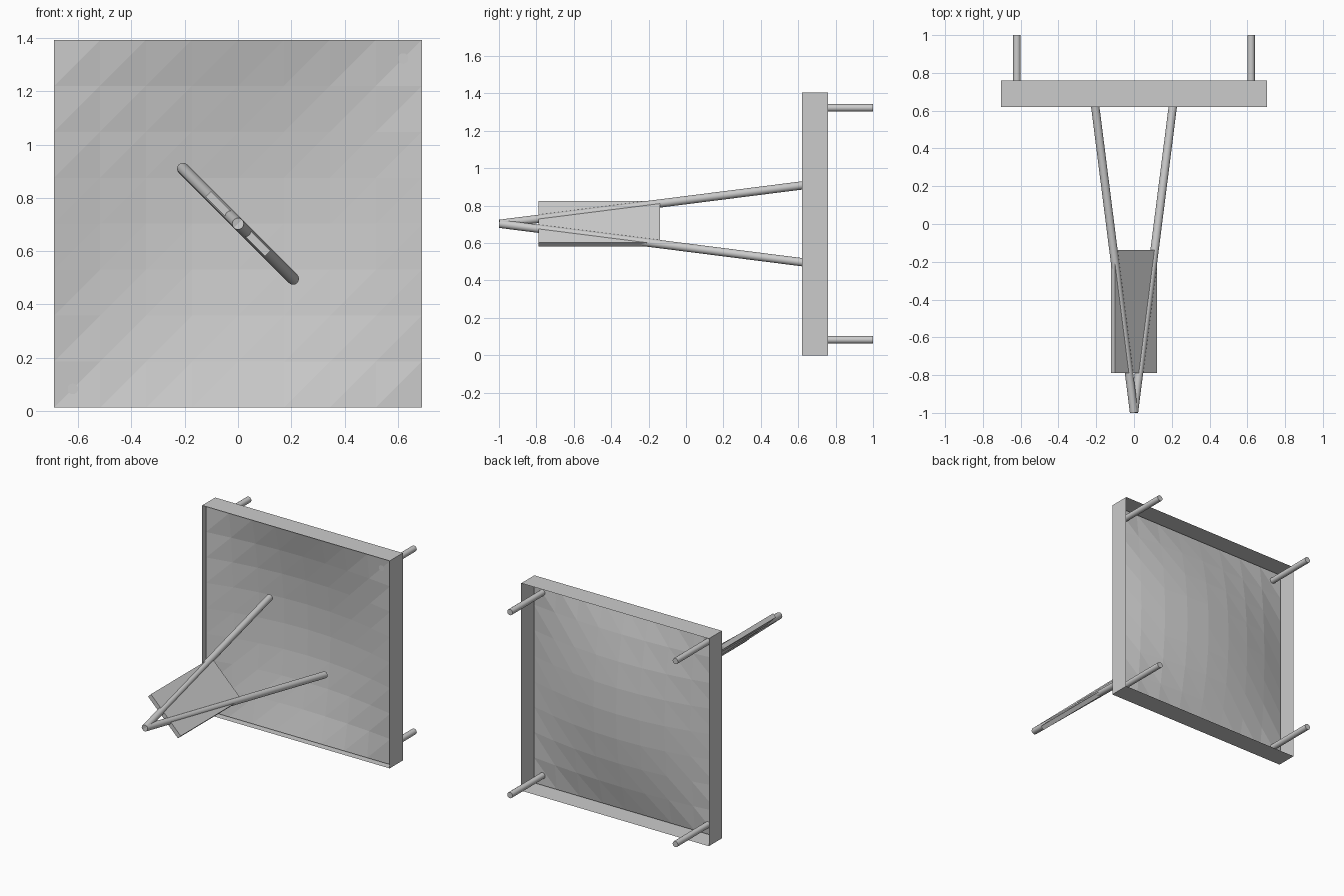
import bpy, bmesh, math
from mathutils import Vector, Matrix

if "Cube" in bpy.data.objects:
    bpy.data.objects.remove(bpy.data.objects["Cube"], do_unlink=True)

grey = bpy.data.materials.new("plain_grey")
grey.use_nodes = True
grey.diffuse_color = (0.6, 0.6, 0.6, 1)
grey.node_tree.nodes["Principled BSDF"].inputs["Base Color"].default_value = (0.6, 0.6, 0.6, 1)

HALF = 0.703       # half width of the frame
MID = HALF         # height of the centre
FRONT, BACK = 0.62, 0.76
DISH = 0.69        # half width of the dish


def finish(bm, name):
    mesh = bpy.data.meshes.new(name)
    bm.to_mesh(mesh)
    bm.free()
    mesh.materials.append(grey)
    obj = bpy.data.objects.new(name, mesh)
    bpy.context.collection.objects.link(obj)
    return obj


def rod(name, start, end, radius):
    start, end = Vector(start), Vector(end)
    axis = end - start
    bm = bmesh.new()
    turn = axis.to_track_quat('Z', 'Y').to_matrix().to_4x4()
    bmesh.ops.create_cone(bm, cap_ends=True, segments=16, radius1=radius, radius2=radius,
                          depth=axis.length,
                          matrix=Matrix.Translation((start + end) / 2) @ turn)
    obj = finish(bm, name)
    bpy.ops.object.select_all(action='DESELECT')
    obj.select_set(True)
    bpy.context.view_layer.objects.active = obj
    bpy.ops.object.shade_smooth_by_angle(angle=math.radians(40))


# Open square frame made of four thin walls
bm = bmesh.new()
corners = [(-HALF, -HALF), (HALF, -HALF), (HALF, HALF), (-HALF, HALF)]
rings = [[bm.verts.new((x, y, MID + z)) for x, z in corners] for y in (FRONT, BACK)]
for i in range(4):
    j = (i + 1) % 4
    bm.faces.new((rings[0][i], rings[1][i], rings[1][j], rings[0][j]))
bmesh.ops.recalc_face_normals(bm, faces=bm.faces[:])
finish(bm, "frame")

# Faceted dish, straight at its rim and sunk towards the back
bm = bmesh.new()
bmesh.ops.create_grid(bm, x_segments=8, y_segments=8, size=DISH)
for v in bm.verts:
    x, z = v.co.x, v.co.y
    sink = (1 - (x / DISH) ** 2) * (1 - (z / DISH) ** 2)
    v.co = (x, FRONT + 0.024 + 0.105 * sink, MID + z)
bmesh.ops.triangulate(bm, faces=bm.faces[:], quad_method='FIXED')
finish(bm, "dish")

# Four mounting legs behind the dish
for side, sx in (("left", 1), ("right", -1)):
    for level, sz in (("upper", 1), ("lower", -1)):
        rod(f"{level}_{side}_leg", (0.62 * sx, 0.65, MID + 0.62 * sz),
            (0.62 * sx, 1.0, MID + 0.62 * sz), 0.02)

# Two struts meeting in front of the dish
for side, s in (("left", 1), ("right", -1)):
    rod(f"{side}_strut", (0, -0.997, MID), (0.207 * s, 0.635, MID - 0.207 * s), 0.022)

# Slanted plate held between the struts
bm = bmesh.new()
bmesh.ops.create_cube(bm, size=1, matrix=(
    Matrix.Translation((0, -0.463, MID)) @ Matrix.Rotation(math.radians(45), 4, 'Y')
    @ Matrix.Diagonal((0.316, 0.65, 0.03, 1))))
finish(bm, "feed_plate")
